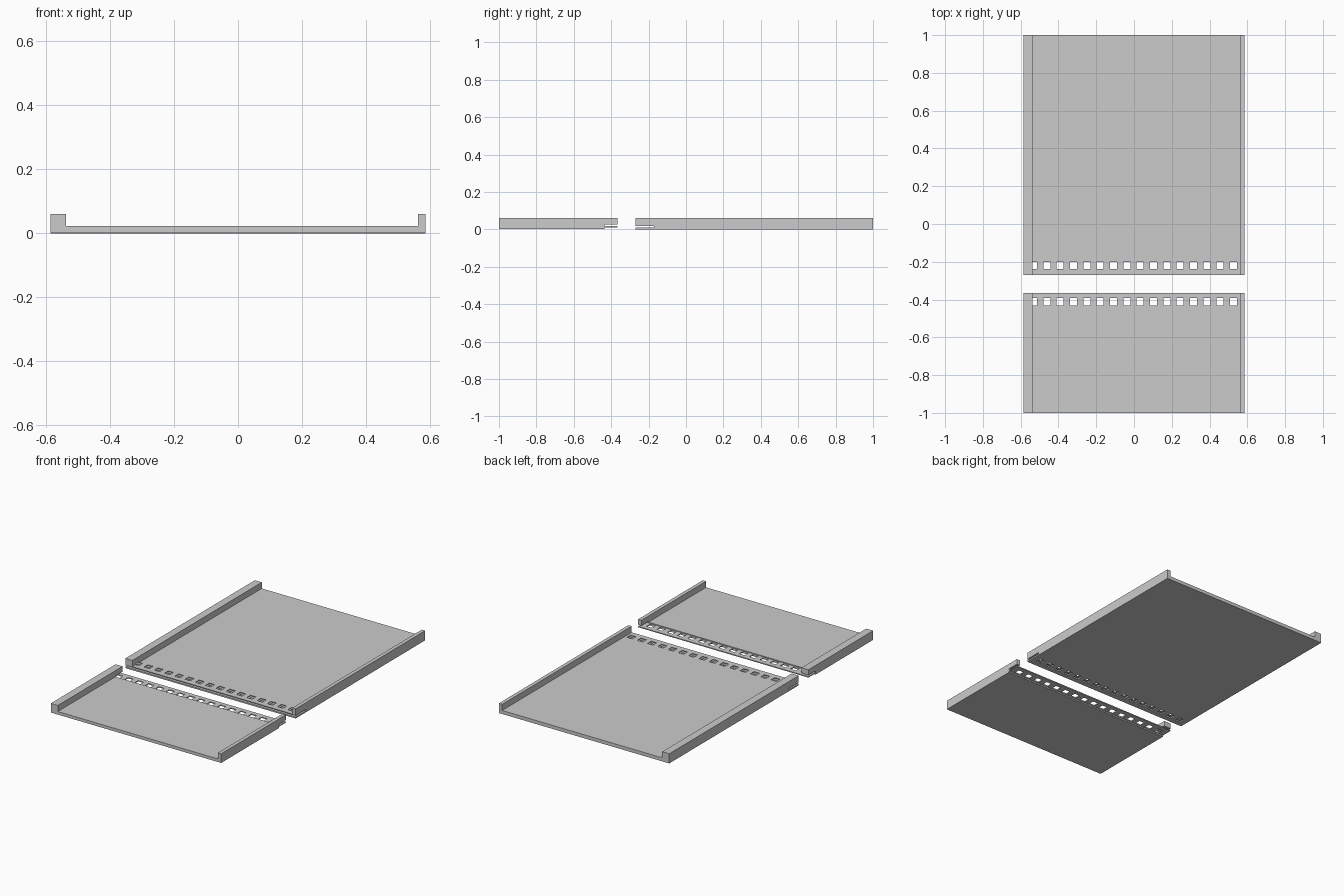
import bpy, bmesh
from mathutils import Matrix, Vector

if "Cube" in bpy.data.objects:
    bpy.data.objects.remove(bpy.data.objects["Cube"])

X0, X1 = -0.585, 0.585
RAIL_L, RAIL_R = -0.537, 0.562
FLOOR, TOP = 0.022, 0.06
PITCH, HOLE, LAST = 0.0706, 0.037, 0.527


def finish(name, bm):
    bmesh.ops.recalc_face_normals(bm, faces=bm.faces)
    mesh = bpy.data.meshes.new(name)
    bm.to_mesh(mesh)
    bm.free()
    ob = bpy.data.objects.new(name, mesh)
    bpy.context.collection.objects.link(ob)
    return ob


def channel(name, y0, y1, z0):
    # U-shaped section with a wide left rail and a narrow right rail
    pts = [(X0, z0), (X1, z0), (X1, TOP), (RAIL_R, TOP), (RAIL_R, FLOOR),
           (RAIL_L, FLOOR), (RAIL_L, TOP), (X0, TOP)]
    bm = bmesh.new()
    face = bm.faces.new([bm.verts.new((x, y0, z)) for x, z in pts])
    ext = bmesh.ops.extrude_face_region(bm, geom=[face])
    moved = [v for v in ext["geom"] if isinstance(v, bmesh.types.BMVert)]
    bmesh.ops.translate(bm, verts=moved, vec=(0, y1 - y0, 0))
    return finish(name, bm)


def cut(ob, boxes):
    # subtract a set of boxes given as (low corner, high corner)
    bm = bmesh.new()
    for lo, hi in boxes:
        lo, hi = Vector(lo), Vector(hi)
        m = Matrix.Translation((lo + hi) / 2) @ Matrix.Diagonal((*(hi - lo), 1))
        bmesh.ops.create_cube(bm, size=1, matrix=m)
    cutter = finish("cutter", bm)
    cutter.hide_render = True
    mod = ob.modifiers.new("cut", "BOOLEAN")
    mod.operation = "DIFFERENCE"
    mod.solver = "EXACT"
    mod.object = cutter
    bpy.context.view_layer.objects.active = ob
    bpy.ops.object.modifier_apply(modifier=mod.name)
    bpy.data.objects.remove(cutter)


def holes(y0, y1, z_top):
    h = HOLE / 2
    return [((LAST - i * PITCH - h, y0, -0.05), (LAST - i * PITCH + h, y1, z_top))
            for i in range(16)]


# Long rear tray: open slot in its front edge, holes through both lips
rear = channel("rear_tray", -0.27, 1.0, 0.0)
cut(rear, [((-1, -0.4, 0.009), (1, -0.17, 0.018))])
cut(rear, holes(-0.237, -0.2, 0.026))

# Short front tray: thin perforated tongue below overhanging rails
front = channel("front_tray", -1.0, -0.365, 0.003)
cut(front, [((-1, -0.435, -0.05), (1, -0.2, 0.011)),
            ((-1, -0.435, 0.017), (1, -0.2, 0.027))])
cut(front, holes(-0.431, -0.393, 0.022))
